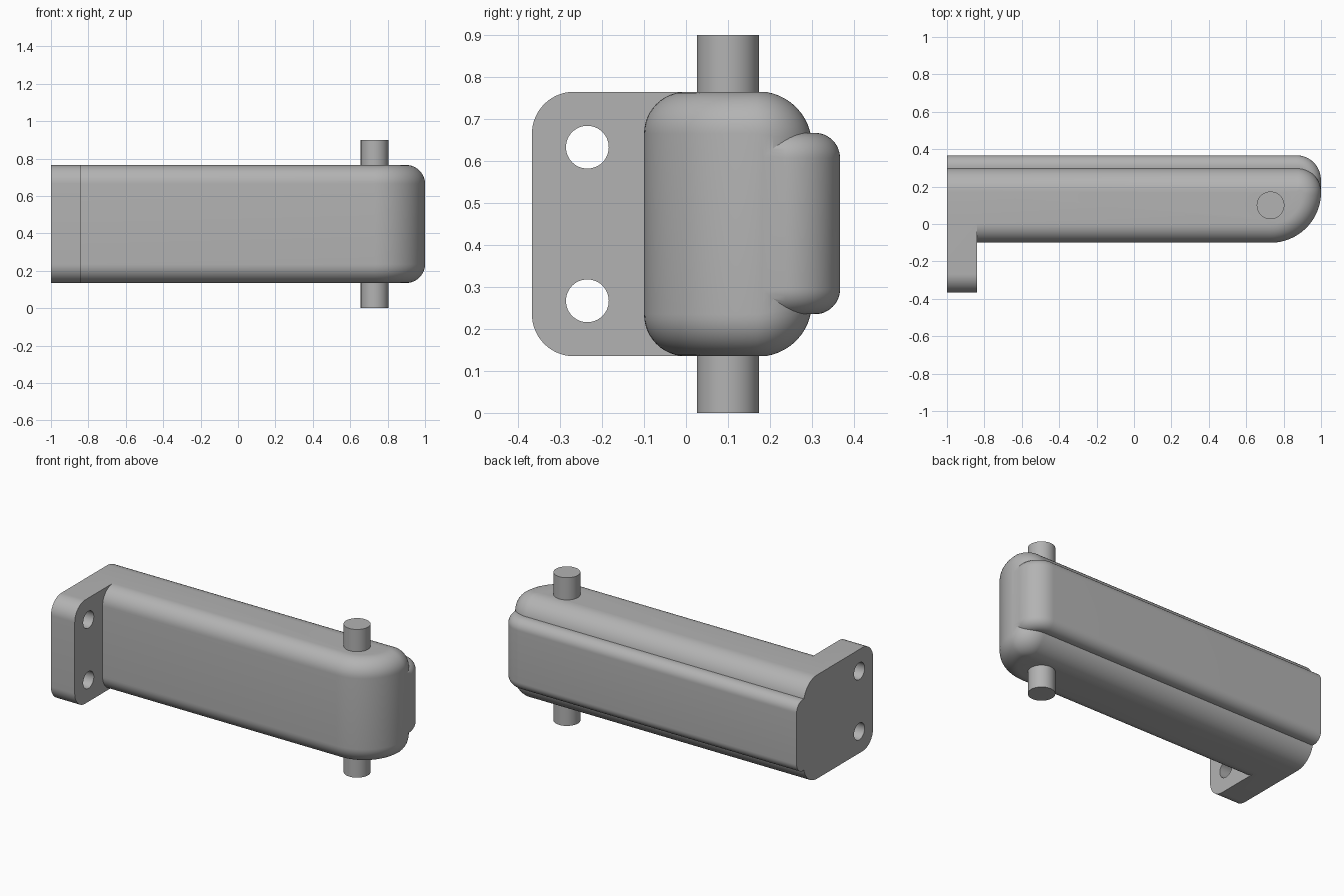
import bpy, bmesh, math

if "Cube" in bpy.data.objects:
    bpy.data.objects.remove(bpy.data.objects["Cube"])

grey = bpy.data.materials.new("plain grey")
grey.diffuse_color = (0.45, 0.45, 0.45, 1)
grey.use_nodes = True
grey.node_tree.nodes["Principled BSDF"].inputs["Base Color"].default_value = grey.diffuse_color


def finish(name, bm):
    bmesh.ops.recalc_face_normals(bm, faces=bm.faces)
    mesh = bpy.data.meshes.new(name)
    bm.to_mesh(mesh)
    bm.free()
    mesh.materials.append(grey)
    ob = bpy.data.objects.new(name, mesh)
    bpy.context.collection.objects.link(ob)
    return ob


def skin(name, rings):
    bm = bmesh.new()
    rows = [[bm.verts.new(p) for p in ring] for ring in rings]
    n = len(rows[0])
    for a, b in zip(rows, rows[1:]):
        for i in range(n):
            j = (i + 1) % n
            bm.faces.new((a[i], a[j], b[j], b[i]))
    bm.faces.new(rows[0][::-1])
    bm.faces.new(rows[-1])
    return finish(name, bm)


def rounded_slab(name, plan, z0, z1, steps=12):
    """Plan points (x, y, nx, ny, r) raised in z with filleted rims."""
    angles = [math.pi / 2 * i / steps for i in range(steps + 1)]
    rings = []
    for sign, seq in ((-1, angles[::-1]), (1, angles)):
        for a in seq:
            ring = []
            for x, y, nx, ny, r in plan:
                inset, drop = r * (1 - math.cos(a)), r * (1 - math.sin(a))
                z = z1 - drop if sign > 0 else z0 + drop
                ring.append((x - nx * inset, y - ny * inset, z))
            rings.append(ring)
    return skin(name, rings)


def arc(cx, cy, rad, a0, a1, r0, r1, n=16):
    pts = []
    for i in range(n + 1):
        t = i / n
        a = math.radians(a0 + (a1 - a0) * t)
        c, s = math.cos(a), math.sin(a)
        pts.append((cx + rad * c, cy + rad * s, c, s, r0 + (r1 - r0) * t))
    return pts


def cylinder(name, radius, depth, loc, along_x=False):
    ring = [(radius * math.cos(2 * math.pi * i / 48), radius * math.sin(2 * math.pi * i / 48))
            for i in range(48)]
    rings = [[(h, u, v) if along_x else (u, v, h) for u, v in ring]
             for h in (-depth / 2, depth / 2)]
    return skin(name, [[tuple(p[k] + loc[k] for k in range(3)) for p in r] for r in rings])


def combine(target, other, operation):
    bpy.context.view_layer.objects.active = target
    m = target.modifiers.new("join", 'BOOLEAN')
    m.operation, m.solver, m.object = operation, 'EXACT', other
    bpy.ops.object.modifier_apply(modifier=m.name)
    bpy.data.objects.remove(other)


Z0, Z1 = 0.135, 0.765

# main arm with rounded nose
plan = [(-1, -0.1, 0, -1, 0.1)]
plan += arc(0.73, 0.17, 0.27, -90, 0, 0.1, 0.1, 24)
plan += arc(0.87, 0.17, 0.13, 0, 90, 0.1, 0.128)[1:]
plan += [(-1, 0.3, 0, 1, 0.128)]
arm = rounded_slab("arm", plan, Z0, Z1)

# raised pad on the back
plan = [(-1, 0.16, 0, 0, 0.06), (0.999, 0.16, 1, 0, 0.06)]
plan += arc(0.869, 0.237, 0.13, 0, 90, 0.06, 0.06)
plan += [(-1, 0.367, 0, 1, 0.06)]
pad = rounded_slab("back_pad", plan, 0.235, 0.667)

# mounting flange with two bolt holes
R = 0.1
outline = [(0.05, Z0), (0.05, Z1)]
outline += [p[:2] for p in arc(-0.367 + R, Z1 - R, R, 90, 180, 0, 0)]
outline += [p[:2] for p in arc(-0.367 + R, Z0 + R, R, 180, 270, 0, 0)]
flange = skin("flange", [[(x, y, z) for y, z in outline] for x in (-1, -0.84)])
for z in (0.267, 0.633):
    combine(flange, cylinder("hole_cutter", 0.051, 0.6, (-0.92, -0.235, z), True), 'DIFFERENCE')

# hinge pin
pin = cylinder("hinge_pin", 0.074, 0.9, (0.73, 0.1, 0.45))

for part in (pad, flange, pin):
    combine(arm, part, 'UNION')
arm.name = "bracket_arm"

bpy.ops.object.select_all(action='DESELECT')
arm.select_set(True)
bpy.context.view_layer.objects.active = arm
bpy.ops.object.shade_smooth_by_angle(angle=math.radians(25))
